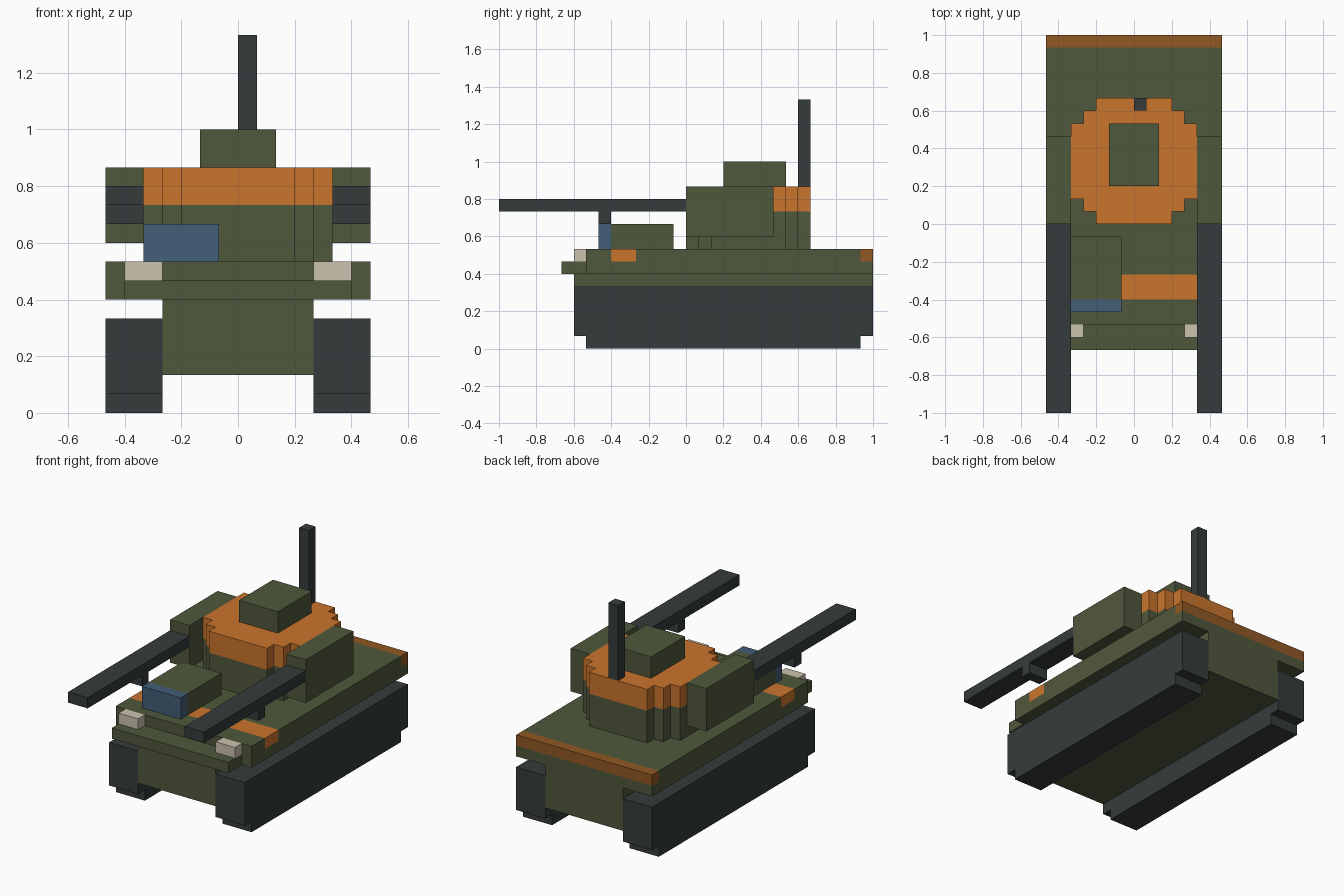
import bpy, bmesh
from mathutils import Vector

if "Cube" in bpy.data.objects:
    bpy.data.objects.remove(bpy.data.objects["Cube"])

U = 1 / 15  # the model sits on a grid of blocks this size


def material(name, rgb):
    m = bpy.data.materials.new(name)
    lin = [((c / 255 + 0.055) / 1.055) ** 2.4 for c in rgb]
    m.diffuse_color = (*lin, 1)
    m.use_nodes = True
    m.node_tree.nodes["Principled BSDF"].inputs["Base Color"].default_value = m.diffuse_color
    return m


GREEN = material("olive green", (80, 88, 60))
DARK = material("dark steel", (53, 59, 60))
ORANGE = material("orange", (202, 117, 45))
BROWN = material("burnt orange", (146, 88, 36))
BLUE = material("glass blue", (66, 94, 120))
CREAM = material("lamp cream", (203, 194, 175))


def prism(name, points, sweep, mat):
    """Extrude a flat outline (grid units) along the sweep vector."""
    bm = bmesh.new()
    face = bm.faces.new([bm.verts.new(Vector(p) * U) for p in points])
    ext = bmesh.ops.extrude_face_region(bm, geom=[face], use_keep_orig=True)
    verts = [g for g in ext["geom"] if isinstance(g, bmesh.types.BMVert)]
    bmesh.ops.translate(bm, verts=verts, vec=Vector(sweep) * U)
    bmesh.ops.recalc_face_normals(bm, faces=bm.faces)
    me = bpy.data.meshes.new(name)
    bm.to_mesh(me)
    bm.free()
    me.materials.append(mat)
    ob = bpy.data.objects.new(name, me)
    bpy.context.collection.objects.link(ob)
    return ob


def box(name, x, y, z, mat):
    pts = [(x[0], y[0], z[0]), (x[1], y[0], z[0]), (x[1], y[1], z[0]), (x[0], y[1], z[0])]
    return prism(name, pts, (0, 0, z[1] - z[0]), mat)


# Hull between the tracks
box("lower_hull", (-4, 4), (-9, 15), (2, 6), GREEN)

# Deck, with the two coloured bands let into its upper layer
box("deck_base", (-7, 7), (-8, 15), (6, 7), GREEN)
for name, y, mat in (("deck_front", (-8, -6), GREEN), ("front_band", (-6, -4), ORANGE),
                     ("deck_top", (-4, 14), GREEN), ("rear_band", (14, 15), BROWN)):
    box(name, (-7, 7), y, (7, 8), mat)
box("bumper", (-6, 6), (-10, -8), (6, 7), GREEN)

# Driver cabin with windscreen
box("driver_cabin", (-5, -1), (-6, -1), (8, 10), GREEN)
box("windscreen", (-5, -1), (-7, -6), (8, 10), BLUE)

# Turret: stepped round outline, green below and orange above
quarter = [(5, 3), (4, 3), (4, 4), (3, 4), (3, 5)]
quarter_back = [(x, y) for x, y in reversed(quarter)]
half = quarter + [(-x, y) for x, y in quarter_back]
outline = half + [(-x, -y) for x, y in half]
for name, z, h, mat in (("turret_base", 8, 3, GREEN), ("turret_top", 11, 2, ORANGE)):
    prism(name, [(x, y + 5, z) for x, y in outline], (0, 0, h), mat)
box("hatch", (-2, 2), (3, 8), (13, 15), GREEN)
box("antenna", (0, 1), (9, 10), (13, 20), DARK)

# Paired parts on both sides
track = [(-8, 0), (14, 0), (14, 1), (15, 1), (15, 5), (-9, 5), (-9, 1), (-8, 1)]
for side, s in (("right", 1), ("left", -1)):
    prism(side + "_track", [(4 * s, y, z) for y, z in track], (3 * s, 0, 0), DARK)
    gun_x = sorted((5 * s, 7 * s))
    box(side + "_gun_pod", gun_x, (0, 7), (9, 13), GREEN)
    box(side + "_gun_barrel", gun_x, (-15, 0), (11, 12), DARK)
    box(side + "_barrel_lug", gun_x, (-7, -6), (10, 11), DARK)
    box(side + "_headlight", sorted((4 * s, 6 * s)), (-9, -8), (7, 8), CREAM)
